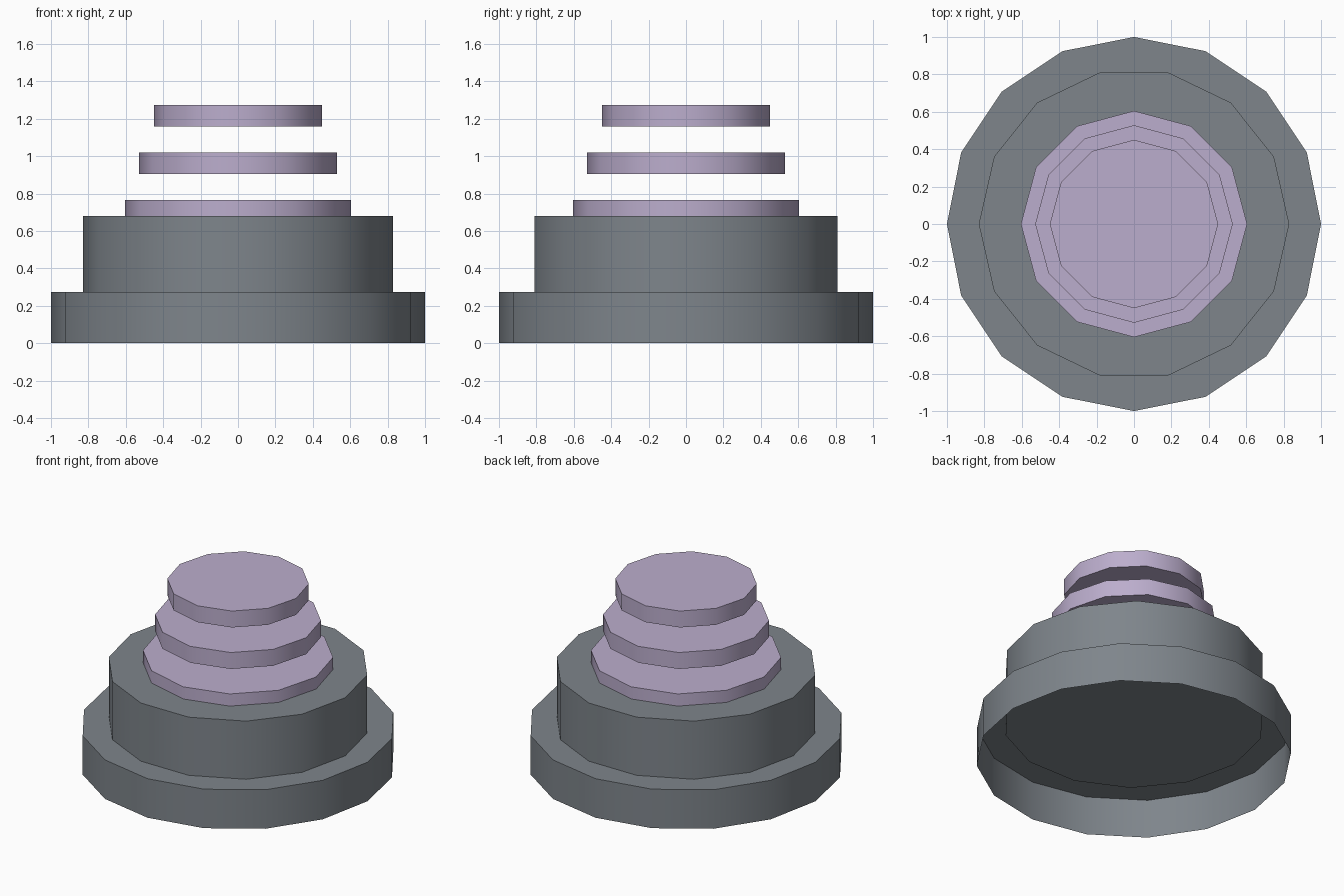
import bpy, bmesh, math

if "Cube" in bpy.data.objects:
    bpy.data.objects.remove(bpy.data.objects["Cube"])


def material(name, rgb):
    m = bpy.data.materials.new(name)
    m.diffuse_color = (*rgb, 1)
    m.use_nodes = True
    m.node_tree.nodes["Principled BSDF"].inputs["Base Color"].default_value = m.diffuse_color
    return m


gray = material("slate_gray", (0.21, 0.235, 0.26))
lilac = material("lilac", (0.50, 0.42, 0.61))


def drum(name, sides, radius, z0, z1, mat, open_bottom=False):
    """Upright prism with one corner on +x and smooth side walls."""
    bm = bmesh.new()
    rings = [[bm.verts.new((radius * math.cos(2 * math.pi * i / sides),
                            radius * math.sin(2 * math.pi * i / sides), z))
              for i in range(sides)] for z in (z0, z1)]
    low, high = rings
    for i in range(sides):
        j = (i + 1) % sides
        bm.faces.new((low[i], low[j], high[j], high[i]))
    bm.faces.new(high)
    if not open_bottom:
        bm.faces.new(low[::-1])
    mesh = bpy.data.meshes.new(name)
    bm.to_mesh(mesh)
    bm.free()
    mesh.materials.append(mat)
    obj = bpy.data.objects.new(name, mesh)
    bpy.context.collection.objects.link(obj)
    bpy.ops.object.select_all(action='DESELECT')
    obj.select_set(True)
    bpy.context.view_layer.objects.active = obj
    bpy.ops.object.shade_smooth_by_angle(angle=math.radians(35))
    return obj


# Hollow base, open underneath
drum("base", 16, 1.0, 0.0, 0.273, gray, open_bottom=True)
# Body standing on the base
drum("body", 14, 0.83, 0.268, 0.68, gray)
# Three floating discs that shrink upwards
for i, radius in enumerate((0.605, 0.528, 0.45)):
    z = 0.65 + 0.254 * i
    drum(f"disc_{i + 1}", 12, radius, z, z + 0.115, lilac)
